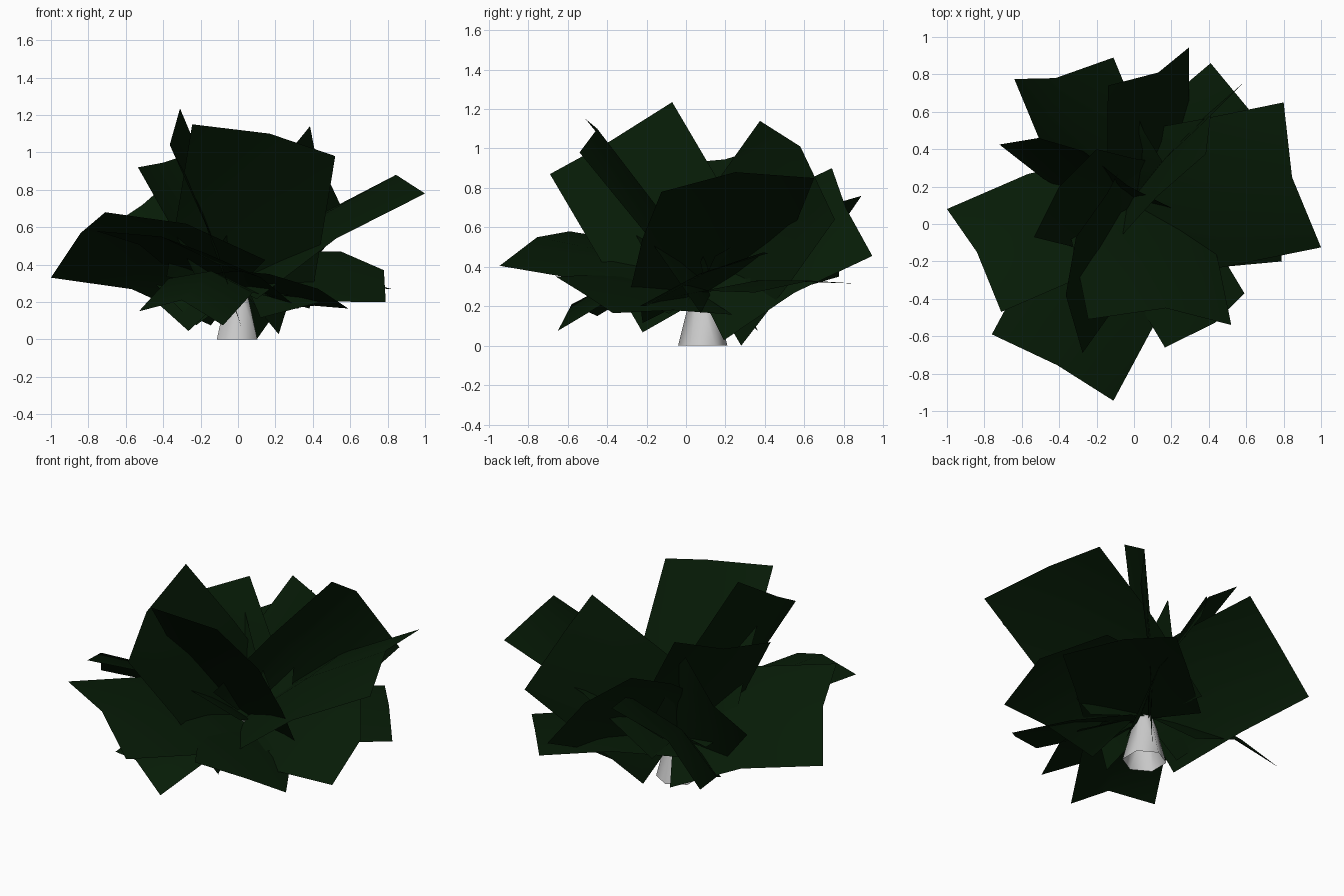
import bpy
from mathutils import Vector

if "Cube" in bpy.data.objects:
    bpy.data.objects.remove(bpy.data.objects["Cube"])

green = bpy.data.materials.new("leaf_green")
green.diffuse_color = (0.002, 0.011, 0.002, 1)
green.use_nodes = True
green.node_tree.nodes["Principled BSDF"].inputs["Base Color"].default_value = green.diffuse_color
ROOT = Vector((0, 0.09, 0.25))

# trunk: open six-sided tapering stub
bpy.ops.mesh.primitive_cone_add(vertices=6, radius1=0.125, radius2=0.05, depth=0.30,
                                end_fill_type='NOTHING', location=(-0.005, 0.085, 0.15))
bpy.context.object.name = "trunk"
bpy.ops.object.shade_smooth()


def leaf(name, a, m, b, bump=0.05):
    """Bent 2x2 leaf card: tip edge a-m-b, swept back to the trunk top."""
    a, m, b = Vector(a), Vector(m), Vector(b)
    centre = (a + b) / 2
    half = (a - b) / 2
    fold = m - centre
    n = half.cross(centre - ROOT).normalized()
    if n.z < 0:
        n = -n
    rows = [(a, m, b)]
    mid = (centre + ROOT) / 2 + n * bump
    rows.append((mid + half, mid + fold * 0.8, mid - half))
    rows.append((ROOT + half, ROOT + fold * 0.5, ROOT - half))
    verts = [v for r in rows for v in r]
    faces = [(i, i + 1, i + 4, i + 3) for i in (0, 1, 3, 4)]
    me = bpy.data.meshes.new(name)
    me.from_pydata(verts, [], faces)
    me.materials.append(green)
    me.shade_smooth()
    bpy.context.collection.objects.link(bpy.data.objects.new(name, me))


# spreading middle leaves
leaf("leaf_right", (1.0, -.125, .78), (.845, .25, .88), (.80, .65, .85))
leaf("leaf_left", (-1.0, .08, .33), (-.84, -.15, .57), (-.71, -.47, .68), .08)
leaf("leaf_front_left", (-.11, -.945, .405), (-.41, -.755, .55), (-.76, -.59, .58))
leaf("leaf_back", (.295, .945, .455), (.13, .81, .70), (-.14, .74, .90))
leaf("leaf_back_left", (-.11, .89, .76), (-.42, .78, .60), (-.64, .775, .35))

# upright leaves
leaf("leaf_upright_front", (-.245, -.51, 1.15), (.17, -.45, 1.10), (.52, -.54, .98), .02)
leaf("leaf_upright_left", (-.31, -.07, 1.235), (-.365, -.38, 1.04), (-.275, -.69, .87), .02)
leaf("leaf_upright_back", (.385, .375, 1.14), (.41, .58, 1.01), (.585, .755, .64), .02)
leaf("leaf_upright_side", (-.72, .425, .58), (-.51, .46, .72), (-.27, .39, .93), .03)
leaf("leaf_inner", (-.20, .40, 1.01), (-.40, .20, .945), (-.535, -.07, .92), .02)

# low leaves
leaf("leaf_low_right", (.79, -.20, .20), (.78, .10, .37), (.55, .42, .47), .05)
leaf("leaf_low_back", (.41, .86, .315), (.60, .63, .33), (.82, .35, .27), .03)
leaf("leaf_low_front_right", (.59, -.37, .165), (.43, -.53, .27), (.165, -.66, .35), .02)
leaf("leaf_low_front", (-.08, -.65, .075), (-.30, -.58, .21), (-.53, -.45, .15), .11)
